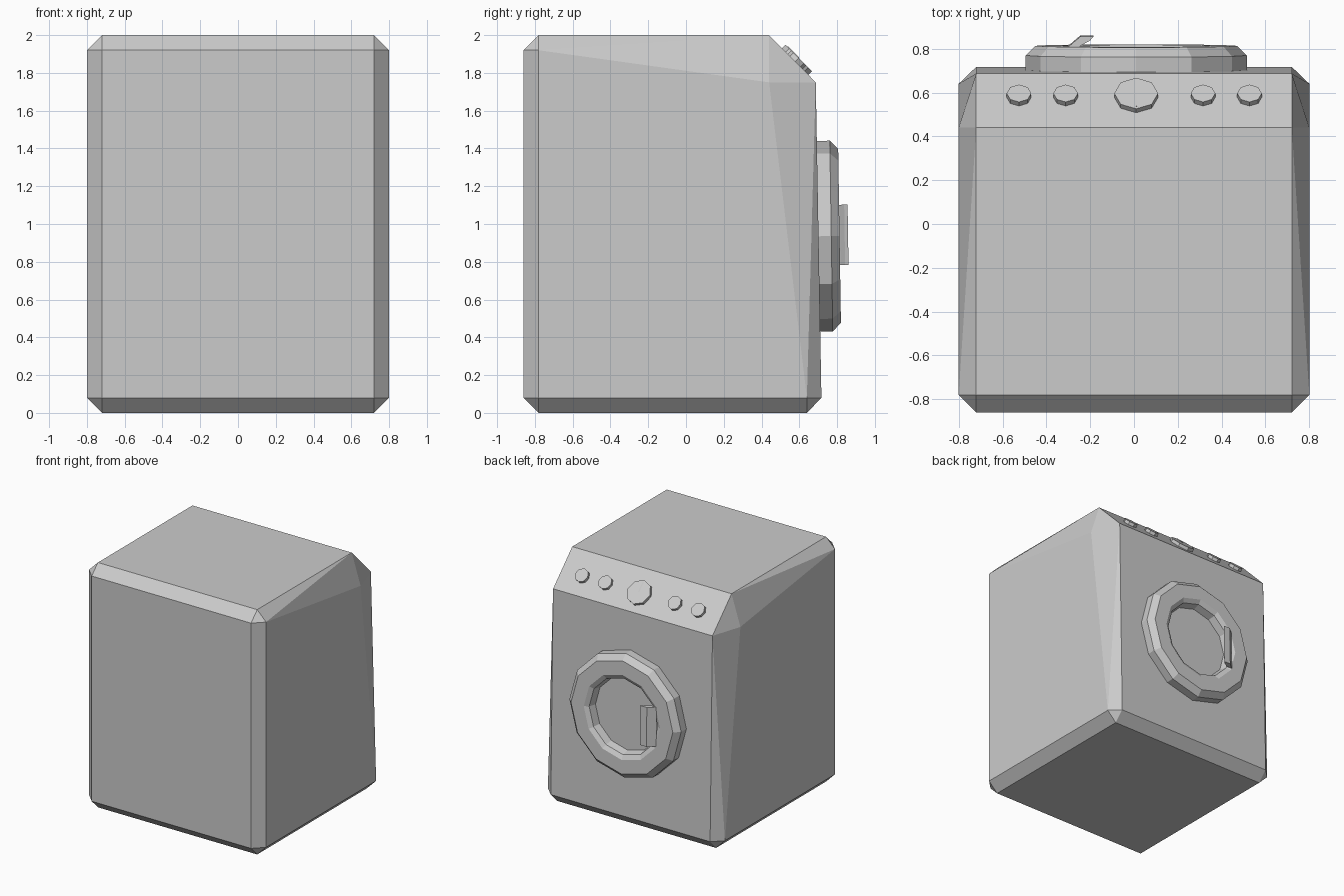
import bpy, bmesh, math
from mathutils import Matrix

if "Cube" in bpy.data.objects:
    bpy.data.objects.remove(bpy.data.objects["Cube"])


def finish(name, bm, matrix=None):
    bmesh.ops.recalc_face_normals(bm, faces=bm.faces)
    mesh = bpy.data.meshes.new(name)
    bm.to_mesh(mesh)
    bm.free()
    obj = bpy.data.objects.new(name, mesh)
    bpy.context.collection.objects.link(obj)
    if matrix:
        obj.matrix_world = matrix
    return obj


def lathe(name, profile, sides, matrix):
    """Rings of (radius, height) around local z, capped at both ends."""
    bm = bmesh.new()
    rings = []
    for r, h in profile:
        angles = [2 * math.pi * i / sides for i in range(sides)]
        rings.append([bm.verts.new((r * math.cos(a), r * math.sin(a), h)) for a in angles])
    for a, b in zip(rings, rings[1:]):
        for i in range(sides):
            j = (i + 1) % sides
            bm.faces.new((a[i], a[j], b[j], b[i]))
    bm.faces.new(rings[0])
    bm.faces.new(rings[-1])
    return finish(name, bm, matrix)


def prism(name, outline, y0, y1, matrix):
    """Outline in local x, z extruded along local y."""
    bm = bmesh.new()
    face = bm.faces.new([bm.verts.new((x, y0, z)) for x, z in outline])
    new = bmesh.ops.extrude_face_region(bm, geom=[face])["geom"]
    verts = [v for v in new if isinstance(v, bmesh.types.BMVert)]
    bmesh.ops.translate(bm, verts=verts, vec=(0, y1 - y0, 0))
    return finish(name, bm, matrix)


# Cabinet: convex chamfered box with a leaning door side and sloped panel
bm = bmesh.new()
half = [(0.72, -0.78, 0), (0.72, 0.64, 0),
        (0.72, -0.86, 0.08), (0.8, -0.78, 0.08), (0.8, 0.64, 0.08), (0.72, 0.717, 0.08),
        (0.72, 0.687, 1.75), (0.8, 0.44, 1.75),
        (0.72, -0.86, 1.92), (0.8, -0.78, 1.92),
        (0.72, -0.78, 2), (0.72, 0.44, 2)]
for s in (-1, 1):
    for x, y, z in half:
        bm.verts.new((s * x, y, z))
bmesh.ops.convex_hull(bm, input=bm.verts)
bmesh.ops.dissolve_limit(bm, angle_limit=math.radians(0.5), verts=bm.verts, edges=bm.edges)
finish("cabinet", bm)

# Round door with recessed window, leaning with the door side
door_frame = Matrix.Translation((0.01, 0.703, 0.935)) @ Matrix.Rotation(math.radians(-89.1), 4, 'X')
lathe("door", [(0.505, -0.01), (0.505, 0.066), (0.46, 0.11), (0.345, 0.11),
               (0.31, 0.09), (0.295, 0.03)], 12, door_frame)

# Bent door handle
prism("door_handle", [(-0.31, 0.108), (-0.255, 0.155), (-0.195, 0.155), (-0.21, 0.137),
                      (-0.25, 0.115), (-0.26, 0.108)], -0.165, 0.155, door_frame)

# Control knobs on the sloped panel
tilt = Matrix.Rotation(math.radians(-45), 4, 'X')
for i, (x, r) in enumerate([(-0.525, 0.056), (-0.312, 0.056), (0.01, 0.1), (0.315, 0.056), (0.527, 0.056)]):
    frame = Matrix.Translation((x, 0.578, 1.86)) @ tilt
    lathe(f"knob_{i + 1}", [(r, -0.01), (r, 0.026)], 8, frame)

# Pointer on the large knob
dial = Matrix.Translation((0.01, 0.578, 1.86)) @ tilt
prism("dial_pointer", [(-0.008, 0.024), (0.003, 0.03), (0.003, 0.024)], -0.085, 0.0, dial)
